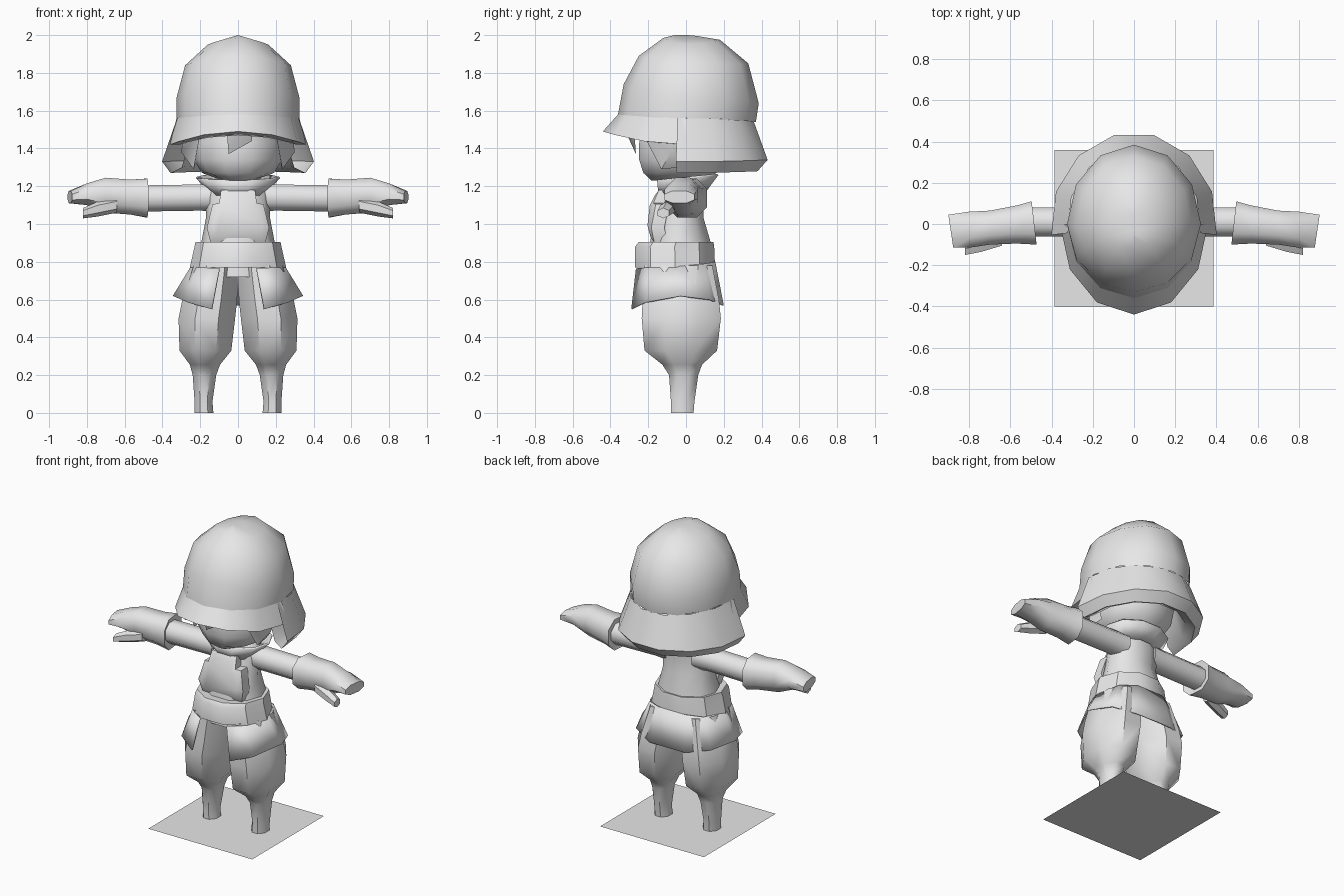
import bpy, bmesh, math
from mathutils import Vector

if "Cube" in bpy.data.objects:
    bpy.data.objects.remove(bpy.data.objects["Cube"])

grey = bpy.data.materials.new("plain grey")
grey.diffuse_color = (0.8, 0.8, 0.8, 1)
grey.use_nodes = True
grey.node_tree.nodes["Principled BSDF"].inputs["Base Color"].default_value = grey.diffuse_color


def make(name, verts, faces, angle=50, solid=0.0, mirror=False):
    me = bpy.data.meshes.new(name)
    me.from_pydata(verts, [], faces)
    bm = bmesh.new()
    bm.from_mesh(me)
    bmesh.ops.remove_doubles(bm, verts=bm.verts, dist=0.0005)
    bmesh.ops.recalc_face_normals(bm, faces=bm.faces)
    bm.to_mesh(me)
    bm.free()
    me.materials.append(grey)
    ob = bpy.data.objects.new(name, me)
    bpy.context.collection.objects.link(ob)
    if mirror:
        ob.modifiers.new("mirror", "MIRROR").use_mirror_merge = False
    if solid:
        ob.modifiers.new("thickness", "SOLIDIFY").thickness = solid
    bpy.ops.object.select_all(action="DESELECT")
    ob.select_set(True)
    bpy.context.view_layer.objects.active = ob
    bpy.ops.object.shade_smooth_by_angle(angle=math.radians(angle))
    return ob


def loft(name, rings, closed=True, caps=(True, True), **kw):
    n = len(rings[0])
    verts = [p for r in rings for p in r]
    faces = []
    for i in range(len(rings) - 1):
        for k in range(n if closed else n - 1):
            j = (k + 1) % n
            faces.append((i*n + k, i*n + j, (i+1)*n + j, (i+1)*n + k))
    if caps[0]:
        faces.append(tuple(range(n)))
    if caps[1]:
        faces.append(tuple(range(len(verts) - n, len(verts))))
    return make(name, verts, faces, **kw)


def zring(z, x0, x1, y0, y1, n=10, start=0.0):
    """Horizontal oval between x0..x1 and y0..y1."""
    return [((x0+x1)/2 + (x1-x0)/2*math.cos(a), (y0+y1)/2 + (y1-y0)/2*math.sin(a), z)
            for a in (start + 2*math.pi*k/n for k in range(n))]


def xring(x, y0, y1, z0, z1, n=8, sq=1.0, shear=0.0):
    """Upright oval across an arm; sq above 1 makes it boxier."""
    out = []
    for k in range(n):
        a = 2*math.pi*(k + 0.5)/n
        c = max(-1, min(1, sq*math.cos(a)))
        s = max(-1, min(1, sq*math.sin(a)))
        out.append((x + shear*c, (y0+y1)/2 + (y1-y0)/2*c, (z0+z1)/2 + (z1-z0)/2*s))
    return out


def arc(rx, yf, yb, zf, zs, zb, a0, a1, n):
    """Oval arc whose height blends between front, side and back."""
    out = []
    for k in range(n):
        a = math.radians(a0 + (a1 - a0)*k/max(1, n - 1))
        s = math.sin(a)
        y, z = (yb*s, zs + (zb-zs)*s*s) if s > 0 else (-yf*s, zs + (zf-zs)*s*s)
        out.append((rx*math.cos(a), y, z))
    return out


# Base plate
make("base_plate", [(-.385, -.4, 0), (.385, -.4, 0), (.385, .36, 0), (-.385, .36, 0)],
     [(0, 1, 2, 3)])

# Helmet crown, with a short visor in front and a deep guard at the back
crown = [(.0, -.06, .06, 2.0, 2.0, 1.995), (.16, -.12, .18, 1.985, 1.95, 1.975),
         (.28, -.25, .33, 1.89, 1.84, 1.85), (.325, -.33, .385, 1.74, 1.67, 1.64),
         (.325, -.36, .37, 1.58, 1.56, 1.54)]
loft("helmet_crown", [arc(*c, 0, 330, 12) for c in crown], caps=(True, False))
loft("helmet_visor", [arc(*c, 180, 360, 7) for c in
     [crown[-1], (.36, -.44, .44, 1.49, 1.42, 1.34), (.31, -.36, .4, 1.47, 1.42, 1.34),
      (.22, -.22, .3, 1.55, 1.5, 1.5)]], closed=False, caps=(False, False))
loft("helmet_guard", [arc(*c, -7, 187, 8) for c in
     [crown[-1], (.405, -.44, .445, 1.4, 1.33, 1.34), (.36, -.4, .39, 1.28, 1.27, 1.28),
      (.3, -.3, .33, 1.3, 1.3, 1.31), (.24, -.3, .25, 1.5, 1.5, 1.5)]],
     closed=False, caps=(False, False))

# Head and hair
loft("head", [zring(1.23, -.08, .08, -.19, .1), zring(1.27, -.19, .19, -.235, .17),
              zring(1.34, -.235, .235, -.26, .22), zring(1.43, -.24, .24, -.26, .25),
              zring(1.55, -.22, .22, -.24, .24)])
make("fringe_lock", [(.07, -.28, 1.5), (-.06, -.29, 1.5), (.075, -.27, 1.44), (-.05, -.265, 1.37),
                     (0, -.32, 1.49)],
     [(0, 4, 2), (4, 1, 3), (4, 3, 2), (0, 2, 3, 1)])
make("side_lock", [(.2, -.23, 1.48), (.29, -.12, 1.48), (.29, -.02, 1.46), (.3, -.08, 1.38),
                   (.235, -.13, 1.29), (.23, -.03, 1.3)],
     [(0, 1, 3, 4), (1, 2, 3), (3, 2, 5, 4), (0, 4, 5, 2)], mirror=True)

# Torso and flared collar
loft("torso", [zring(.72, -.23, .23, -.21, .14), zring(.9, -.195, .195, -.2, .14),
               zring(1.03, -.17, .17, -.17, .1), zring(1.15, -.17, .17, -.13, .1),
               zring(1.21, -.16, .16, -.11, .1), zring(1.26, -.1, .1, -.09, .09)])
loft("collar", [[(x, y, z + .1*y) for x, y, z in r] for r in
     [zring(1.165, -.13, .13, -.14, .1), zring(1.25, -.215, .215, -.15, .17)]],
     caps=(False, False), solid=.012)

# Chest pad
outline = [(.09, 1.18), (.1, 1.11), (.135, 1.105), (.165, .98), (.145, .9)]
outline += [(-x, z) for x, z in reversed(outline)]
def pad(s, off):
    return [(x*s, off - .26 + max(0, z - 1.0)*.45 + max(0, 1.0 - z)*.35 + 1.8*x*x,
             1.04 + (z - 1.04)*s) for x, z in outline]
loft("chest_pad", [pad(1, .09), pad(1, .02), pad(.8, 0)], angle=40)

# Belt
loft("belt", [zring(.9, -.19, .19, -.2, .13), zring(.905, -.225, .225, -.26, .155),
              zring(.88, -.23, .23, -.28, .16), zring(.77, -.255, .255, -.28, .165),
              zring(.77, -.2, .2, -.2, .13)], caps=(False, False), angle=35)

# Skirt, open at the front
top = [(.1, -.265, .765), (.2, -.2, .77), (.25, -.05, .775), (.2, .1, .79), (.1, .155, .8)]
hem = [(.14, -.29, .55), (.265, -.22, .585), (.345, -.03, .62), (.28, .13, .6), (.13, .2, .57)]
def both(h):
    return h + [(-x, y, z) for x, y, z in reversed(h)]
loft("skirt", [both(top), both(hem)], closed=False, caps=(False, False), solid=.008)

# Legs with baggy trousers and narrow feet
leg = [(.0, .13, .23, -.08, .04), (.06, .135, .23, -.08, .045), (.2, .115, .24, -.09, .065),
       (.255, .095, .255, -.125, .085), (.33, .035, .31, -.22, .165), (.5, .015, .315, -.235, .185),
       (.6, .004, .295, -.23, .175), (.78, .0, .235, -.22, .14)]
loft("leg", [zring(*r, n=8, start=math.pi/8) if r[0] > .3 else zring(*r, n=8) for r in
     leg[:4]] and [[(cx, cy, r[0]) for cx, cy, _ in
     [((r[1]+r[2])/2 + (r[2]-r[1])/2*max(-1, min(1, 1.08*math.cos(a))),
       (r[3]+r[4])/2 + (r[4]-r[3])/2*max(-1, min(1, 1.08*math.sin(a))), 0)
      for a in (math.pi/8 + k*math.pi/4 for k in range(8))]] for r in leg],
     mirror=True)

# Arms
loft("arm", [xring(.1, -.07, .09, 1.06, 1.22), xring(.2, -.07, .085, 1.065, 1.215),
             xring(.52, -.065, .085, 1.06, 1.21)], mirror=True)

# Gloves: flared cuff, mitten hand and thumb
loft("glove", [xring(.5, -.05, .06, 1.09, 1.19, sq=1.3), xring(.485, -.1, .11, 1.035, 1.24, sq=1.3, shear=.012),
               xring(.57, -.095, .09, 1.05, 1.235, sq=1.25),
               xring(.7, -.1, .065, 1.06, 1.245, sq=1.2), xring(.8, -.115, .06, 1.1, 1.215, sq=1.2),
               xring(.89, -.115, .045, 1.11, 1.175, sq=1.2, shear=.012)], mirror=True)
loft("thumb", [xring(.64, -.11, -.03, 1.06, 1.14, n=6), xring(.74, -.14, -.06, 1.04, 1.12, n=6),
               xring(.82, -.155, -.085, 1.03, 1.085, n=6)], mirror=True)
